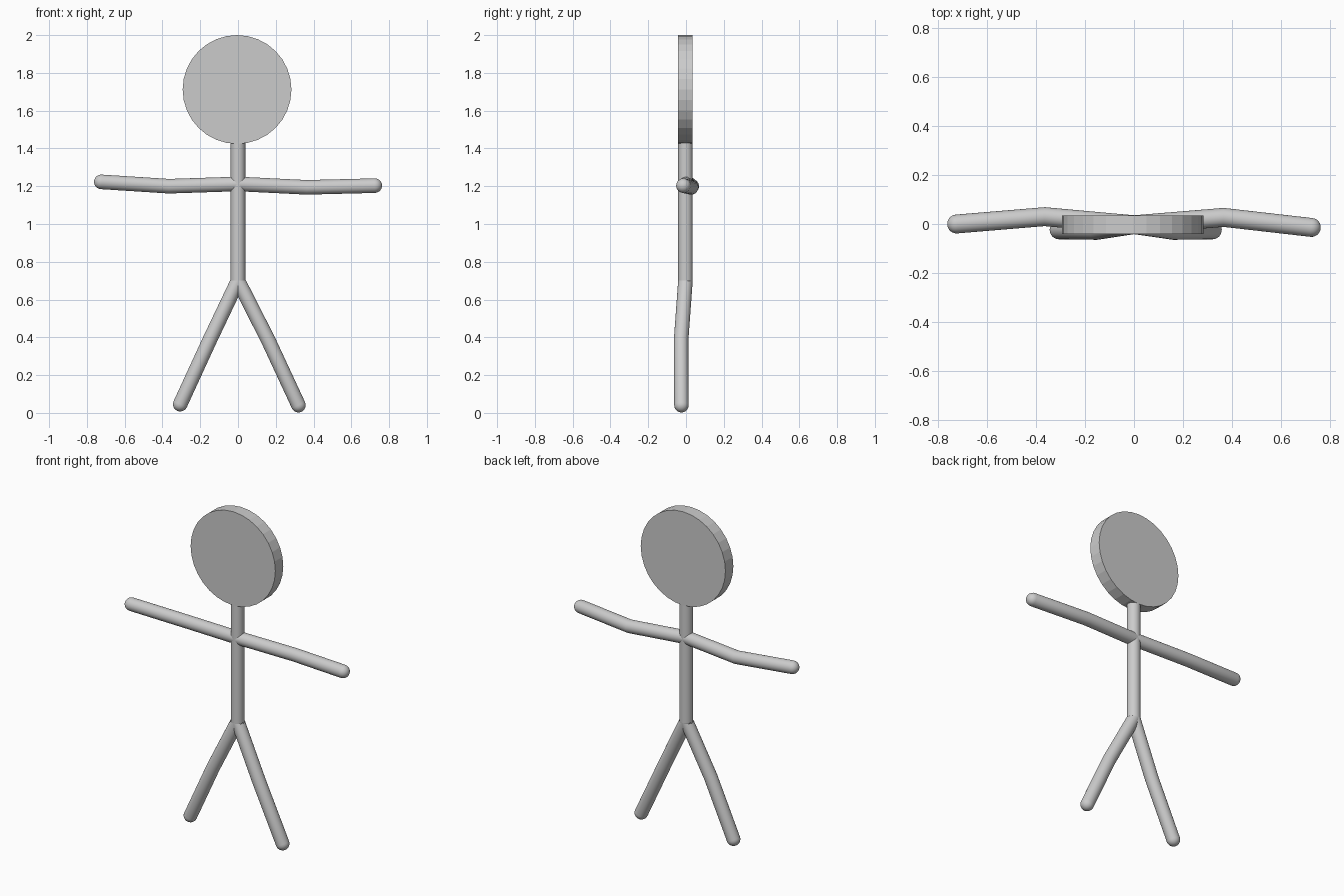
import bpy, bmesh, math
from mathutils import Vector, Matrix

if "Cube" in bpy.data.objects:
    bpy.data.objects.remove(bpy.data.objects["Cube"])

R = 0.0385   # limb radius
Y = -0.003   # body plane
SIDES = 24

grey = bpy.data.materials.new("plain grey")
grey.diffuse_color = (0.6, 0.6, 0.6, 1)
grey.use_nodes = True
grey.node_tree.nodes["Principled BSDF"].inputs["Base Color"].default_value = grey.diffuse_color


def finish(bm, name, angle):
    bmesh.ops.recalc_face_normals(bm, faces=bm.faces)
    me = bpy.data.meshes.new(name)
    bm.to_mesh(me)
    bm.free()
    me.materials.append(grey)
    ob = bpy.data.objects.new(name, me)
    bpy.context.collection.objects.link(ob)
    if angle:
        bpy.ops.object.select_all(action='DESELECT')
        ob.select_set(True)
        bpy.context.view_layer.objects.active = ob
        bpy.ops.object.shade_smooth_by_angle(angle=math.radians(angle))
    return ob


def tube(name, points, start_normal, dome=True):
    """Round tube with mitred bends, start cut along a plane, rounded end."""
    pts = [Vector(p) for p in points]
    dirs = [(b - a).normalized() for a, b in zip(pts, pts[1:])]
    bm = bmesh.new()
    rings = []

    def ring(p, d, n, r=R):
        u = d.cross(Vector((0, 1, 0))).normalized()
        v = d.cross(u)
        vs = []
        for i in range(SIDES):
            a = 2 * math.pi * i / SIDES
            o = (u * math.cos(a) + v * math.sin(a)) * r
            vs.append(bm.verts.new(p + o - d * (o.dot(n) / d.dot(n))))
        rings.append(vs)

    ring(pts[0], dirs[0], Vector(start_normal))
    for p, d0, d1 in zip(pts[1:-1], dirs, dirs[1:]):
        ring(p, d0, (d0 + d1).normalized())
    end, d = pts[-1], dirs[-1]
    steps = 6 if dome else 1
    for k in range(steps):
        a = k / steps * math.pi / 2
        ring(end + d * R * math.sin(a), d, d, R * math.cos(a))
    for r0, r1 in zip(rings, rings[1:]):
        for i in range(SIDES):
            j = (i + 1) % SIDES
            bm.faces.new((r0[i], r0[j], r1[j], r1[i]))
    if dome:
        tip = bm.verts.new(end + d * R)
        for i in range(SIDES):
            bm.faces.new((rings[-1][i], rings[-1][(i + 1) % SIDES], tip))
    return finish(bm, name, 35)


# Head: flat faceted disc facing the front
bm = bmesh.new()
bmesh.ops.create_cone(bm, cap_ends=True, segments=32, radius1=0.288, radius2=0.288, depth=0.077,
                      matrix=Matrix.Translation((-0.005, Y, 1.712)) @ Matrix.Rotation(math.pi / 2, 4, 'X'))
finish(bm, "head", 0)

# Neck and torso
tube("torso", [(0, Y, 0.70), (0, Y, 1.44)], (0, 0, 1), dome=False)

# Arms, bent slightly back at the elbow
tube("right_arm", [(0, Y, 1.212), (0.365, 0.027, 1.194), (0.724, -0.014, 1.203)], (1, 0, 0))
tube("left_arm", [(0, Y, 1.212), (-0.365, 0.03, 1.20), (-0.724, 0.0, 1.223)], (1, 0, 0))

# Legs, bent slightly forward at the knee
tube("right_leg", [(0, Y, 0.70), (0.16, -0.026, 0.385), (0.320, -0.024, 0.041)], (0, 0, 1))
tube("left_leg", [(0, Y, 0.70), (-0.15, -0.026, 0.385), (-0.306, -0.024, 0.046)], (0, 0, 1))
